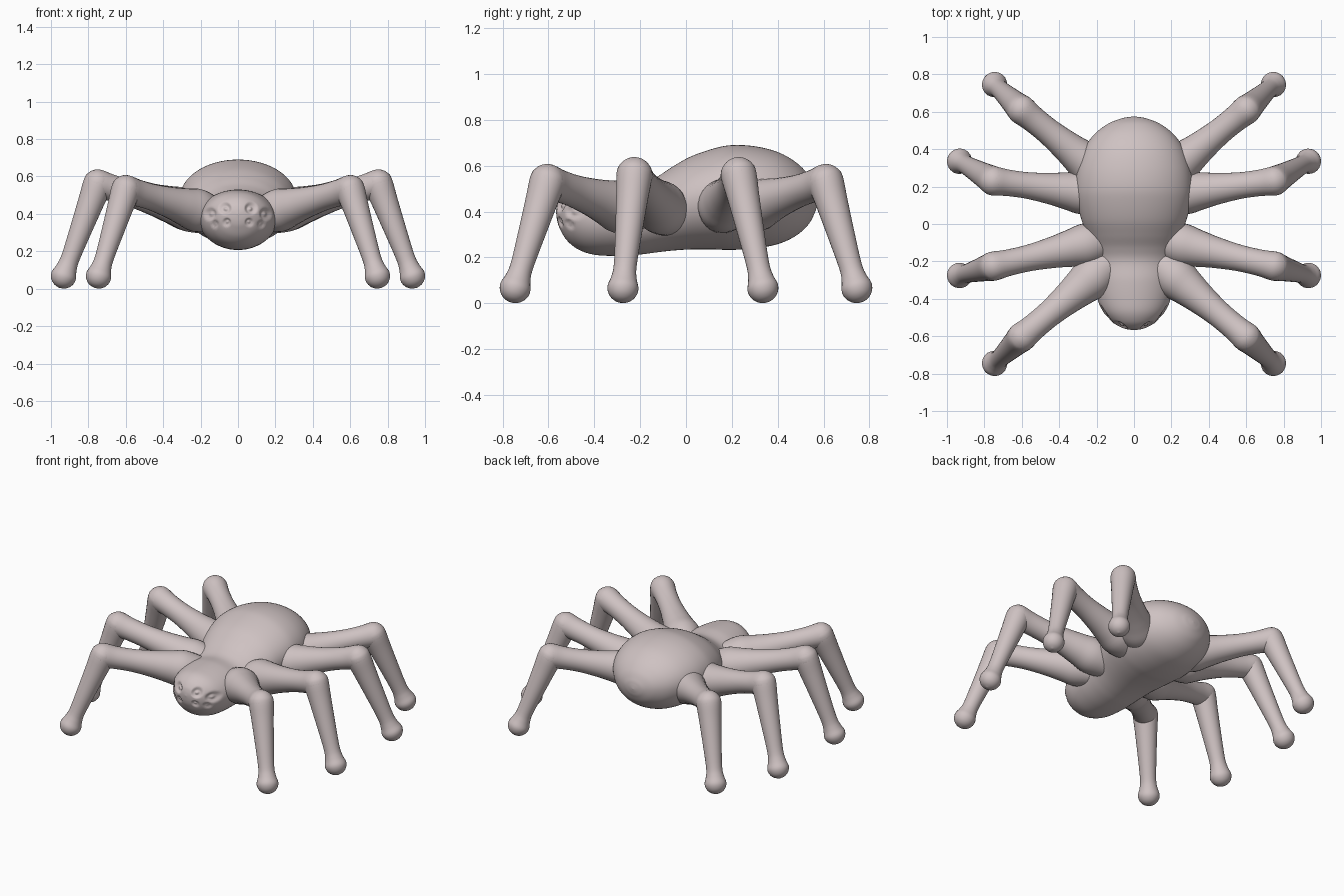
import bpy, bmesh, math
from mathutils import Vector

if "Cube" in bpy.data.objects:
    bpy.data.objects.remove(bpy.data.objects["Cube"])

skin = bpy.data.materials.new("pale pinkish grey")
skin.diffuse_color = (0.62, 0.54, 0.54, 1)
skin.use_nodes = True
skin.node_tree.nodes["Principled BSDF"].inputs["Base Color"].default_value = skin.diffuse_color


def smooth_path(pts, steps):
    """Rounded curve through the given points."""
    pts = [Vector(p) for p in pts]
    ext = [pts[0]] + pts + [pts[-1]]
    out = []
    for p0, p1, p2, p3 in zip(ext, ext[1:], ext[2:], ext[3:]):
        for i in range(steps):
            t = i / steps
            out.append(0.5 * (2 * p1 + (p2 - p0) * t + (2 * p0 - 5 * p1 + 4 * p2 - p3) * t ** 2
                              + (3 * p1 - p0 - 3 * p2 + p3) * t ** 3))
    return out + [pts[-1]]


def loft(name, rings, dent=None):
    """Skin a closed, smooth surface over equal rings of points."""
    n = len(rings[0])
    verts = [p for ring in rings for p in ring]
    faces = [(r * n + i, r * n + (i + 1) % n, (r + 1) * n + (i + 1) % n, (r + 1) * n + i)
             for r in range(len(rings) - 1) for i in range(n)]
    faces += [tuple(range(n)), tuple(range(len(verts) - n, len(verts)))]
    mesh = bpy.data.meshes.new(name)
    mesh.from_pydata(verts, [], faces)
    bm = bmesh.new()
    bm.from_mesh(mesh)
    bmesh.ops.recalc_face_normals(bm, faces=bm.faces[:])
    bm.normal_update()
    if dent:
        dent(bm)
    for f in bm.faces:
        f.smooth = True
    bm.to_mesh(mesh)
    bm.free()
    mesh.materials.append(skin)
    obj = bpy.data.objects.new(name, mesh)
    bpy.context.collection.objects.link(obj)


def limb(name, a, b, profile):
    """Turned rod from a to b; profile rows are (fraction, offset, radius)."""
    axis = b - a
    length = axis.length
    axis.normalize()
    u = axis.orthogonal().normalized()
    v = axis.cross(u)
    path = smooth_path([(t * length + off, r, 0) for t, off, r in profile], 4)
    loft(name, [[a + axis * p.x + max(p.y, 0.002) * (u * math.cos(k * math.tau / 28)
                                                      + v * math.sin(k * math.tau / 28))
                 for k in range(28)] for p in path])


# Eye sockets: shallow dents with a small bead in the middle
eyes = [(0.07, 0.43, 0.035), (0.15, 0.40, 0.035), (0.06, 0.355, 0.024), (0.125, 0.345, 0.022)]


def eye_dents(bm):
    for v in bm.verts:
        if v.co.y > -0.35:
            continue
        for x, z, r in eyes:
            t = math.hypot(abs(v.co.x) - x, v.co.z - z) / r
            if t < 1:
                v.co -= v.normal * r * (0.55 * (1 - t * t) - 0.45 * max(0, 1 - 2 * t))
                break


# Head, waist and abdomen: rows of (y, half width, bottom) and top
sections = [
    (-0.567, 0.002, 0.398, 0.402), (-0.562, 0.04, 0.36, 0.43), (-0.55, 0.075, 0.325, 0.458),
    (-0.52, 0.122, 0.275, 0.49), (-0.47, 0.166, 0.235, 0.515), (-0.40, 0.195, 0.212, 0.525),
    (-0.30, 0.21, 0.207, 0.53), (-0.20, 0.215, 0.213, 0.525), (-0.13, 0.228, 0.222, 0.55),
    (-0.06, 0.25, 0.23, 0.595), (0.02, 0.28, 0.235, 0.64), (0.12, 0.305, 0.235, 0.675),
    (0.20, 0.312, 0.233, 0.69), (0.30, 0.302, 0.24, 0.685), (0.40, 0.268, 0.258, 0.66),
    (0.48, 0.212, 0.295, 0.615), (0.535, 0.14, 0.345, 0.56), (0.562, 0.075, 0.395, 0.51),
    (0.571, 0.035, 0.425, 0.48), (0.575, 0.002, 0.449, 0.452)]
rings = []
for y, w, low, high in smooth_path(sections, 7):
    mid = low + 0.54 * (high - low)
    ring = []
    for k in range(88):
        c, s = math.cos(k * math.tau / 88), math.sin(k * math.tau / 88)
        ring.append(Vector((w * c, y, mid + s * (high - mid if s > 0 else mid - low))))
    rings.append(ring)
loft("body", rings, eye_dents)

# Legs: flared hip to round knee, then knee to ball foot
upper = [(0, 0, 0.09), (0.2, 0, 0.115), (0.35, 0, 0.10), (0.5, 0, 0.084), (0.7, 0, 0.071),
         (0.88, 0, 0.071), (1, 0, 0.078), (1, 0.04, 0.067), (1, 0.068, 0.038), (1, 0.078, 0.002)]
lower = [(0, -0.078, 0.002), (0, -0.068, 0.038), (0, -0.04, 0.067), (0, 0, 0.078),
         (0.2, 0, 0.070), (0.5, 0, 0.059), (0.8, 0, 0.050), (1, -0.045, 0.056),
         (1, 0, 0.068), (1, 0.035, 0.058), (1, 0.058, 0.034), (1, 0.068, 0.002)]
legs = [
    ("front", (0.12, -0.20, 0.39), (0.60, -0.605, 0.53), (0.745, -0.745, 0.068)),
    ("front_middle", (0.12, -0.08, 0.38), (0.75, -0.225, 0.56), (0.932, -0.275, 0.068)),
    ("back_middle", (0.15, 0.15, 0.39), (0.75, 0.23, 0.56), (0.932, 0.335, 0.068)),
    ("back", (0.12, 0.22, 0.40), (0.60, 0.61, 0.53), (0.745, 0.745, 0.068)),
]
for side, s in (("right", 1), ("left", -1)):
    for name, hip, knee, foot in legs:
        h, k, f = (Vector((s * p[0], p[1], p[2])) for p in (hip, knee, foot))
        limb(f"{name}_upper_leg_{side}", h, k, upper)
        limb(f"{name}_lower_leg_{side}", k, f, lower)
